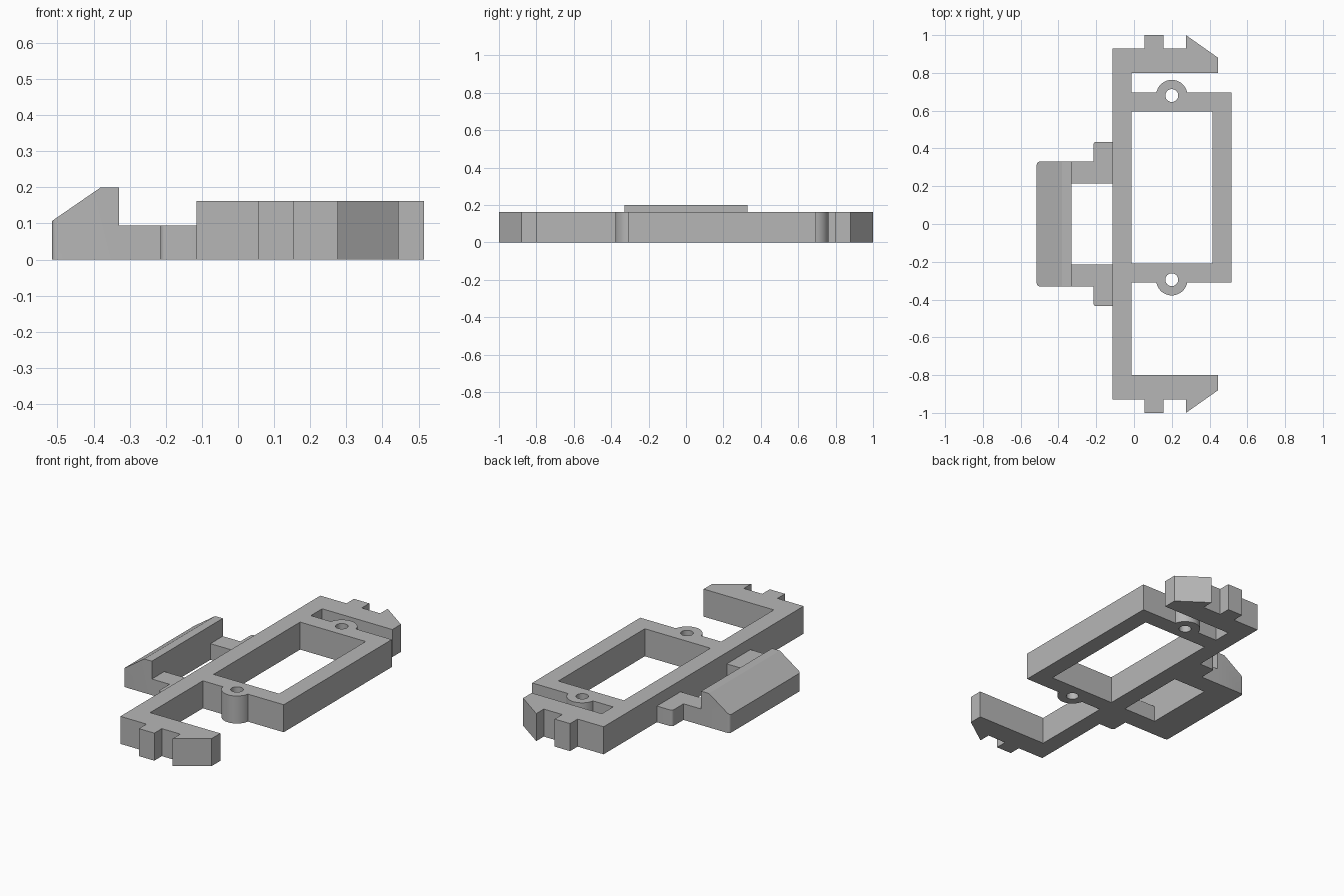
import bpy, bmesh
from math import pi, sin, cos, asin
from mathutils import Vector

cube = bpy.data.objects.get("Cube")
if cube:
    bpy.data.objects.remove(cube, do_unlink=True)

grey = bpy.data.materials.new("plain grey")
grey.use_nodes = True
grey.diffuse_color = (0.47, 0.47, 0.47, 1)
grey.node_tree.nodes["Principled BSDF"].inputs["Base Color"].default_value = grey.diffuse_color


def arc(cx, cy, r, start, end, steps=20):
    return [(cx + r * cos(start + (end - start) * i / steps),
             cy + r * sin(start + (end - start) * i / steps)) for i in range(steps + 1)]


def flip(points):
    return [(x, -y) for x, y in points]


def plate(name, outlines, height, cut=None):
    """Extrude filled outlines (inner ones become holes) up from the floor."""
    curve = bpy.data.curves.new(name, 'CURVE')
    curve.dimensions = '2D'
    curve.fill_mode = 'BOTH'
    curve.extrude = height / 2
    for points in outlines:
        spline = curve.splines.new('POLY')
        spline.points.add(len(points) - 1)
        for p, (x, y) in zip(spline.points, points):
            p.co = (x, y, 0, 1)
        spline.use_cyclic_u = True
    temp = bpy.data.objects.new(name + "_outline", curve)
    bpy.context.collection.objects.link(temp)
    bpy.context.view_layer.update()
    mesh = bpy.data.meshes.new_from_object(temp.evaluated_get(bpy.context.evaluated_depsgraph_get()))
    bpy.data.objects.remove(temp, do_unlink=True)

    bm = bmesh.new()
    bm.from_mesh(mesh)
    bmesh.ops.remove_doubles(bm, verts=bm.verts, dist=0.0001)
    bmesh.ops.translate(bm, verts=bm.verts, vec=(0, 0, height / 2))
    if cut:
        point, normal = cut
        bmesh.ops.bisect_plane(bm, geom=bm.verts[:] + bm.edges[:] + bm.faces[:],
                               plane_co=point, plane_no=normal, clear_outer=True)
        bmesh.ops.holes_fill(bm, edges=[e for e in bm.edges if e.is_boundary])
    bmesh.ops.dissolve_limit(bm, angle_limit=0.01, verts=bm.verts, edges=bm.edges)
    bmesh.ops.recalc_face_normals(bm, faces=bm.faces)
    bm.to_mesh(mesh)
    bm.free()
    mesh.materials.clear()
    mesh.materials.append(grey)
    obj = bpy.data.objects.new(name, mesh)
    bpy.context.collection.objects.link(obj)
    bpy.ops.object.select_all(action='DESELECT')
    obj.select_set(True)
    bpy.context.view_layer.objects.active = obj
    bpy.ops.object.shade_smooth_by_angle(angle=pi / 6)
    return obj


# Main frame: spine, two clip arms, rectangular frame with screw ears
LEFT, SPINE, RIGHT = -0.115, -0.012, 0.515
arm = [(LEFT, 0.93), (0.055, 0.93), (0.055, 1), (0.155, 1), (0.155, 0.93),
       (0.275, 0.93), (0.275, 1), (0.445, 0.88), (0.445, 0.8), (SPINE, 0.8)]
front_y, back_y = -0.31, 0.695
ear_x, ear_r, inset = 0.2, 0.083, 0.015
a = asin(inset / ear_r)
front_ear, back_ear = front_y + inset, back_y - inset

outline = (flip(arm)
           + [(SPINE, front_y)] + arc(ear_x, front_ear, ear_r, pi + a, 2 * pi - a)
           + [(RIGHT, front_y), (RIGHT, back_y)] + arc(ear_x, back_ear, ear_r, a, pi - a)
           + [(SPINE, back_y)] + arm[::-1])
window = [(SPINE, -0.21), (0.415, -0.21), (0.415, 0.595), (SPINE, 0.595)]
screw_holes = [arc(ear_x, y, 0.034, 0, 2 * pi, 32)[:-1] for y in (front_ear, back_ear)]
plate("main_frame", [outline, window] + screw_holes, 0.162)

# Low brackets joining the spine to the side grip
BAR = -0.33
bracket = ([(BAR, 0.215), (LEFT, 0.215), (LEFT, 0.435)]
           + arc(-0.2, 0.42, 0.015, pi / 2, pi, 5)
           + [(-0.215, 0.33), (BAR, 0.33)])
plate("back_bracket", [bracket], 0.095)
plate("front_bracket", [flip(bracket)], 0.095)

# Raised grip bar with rounded outer corners and a sloping top
corner = arc(-0.5, 0.315, 0.015, pi / 2, pi, 5)
grip = [(BAR, 0.33)] + corner + flip(corner)[::-1] + [(BAR, -0.33)]
plate("grip_bar", [grip], 0.2, cut=(Vector((-0.38, 0, 0.2)), Vector((-0.093, 0, 0.135))))
